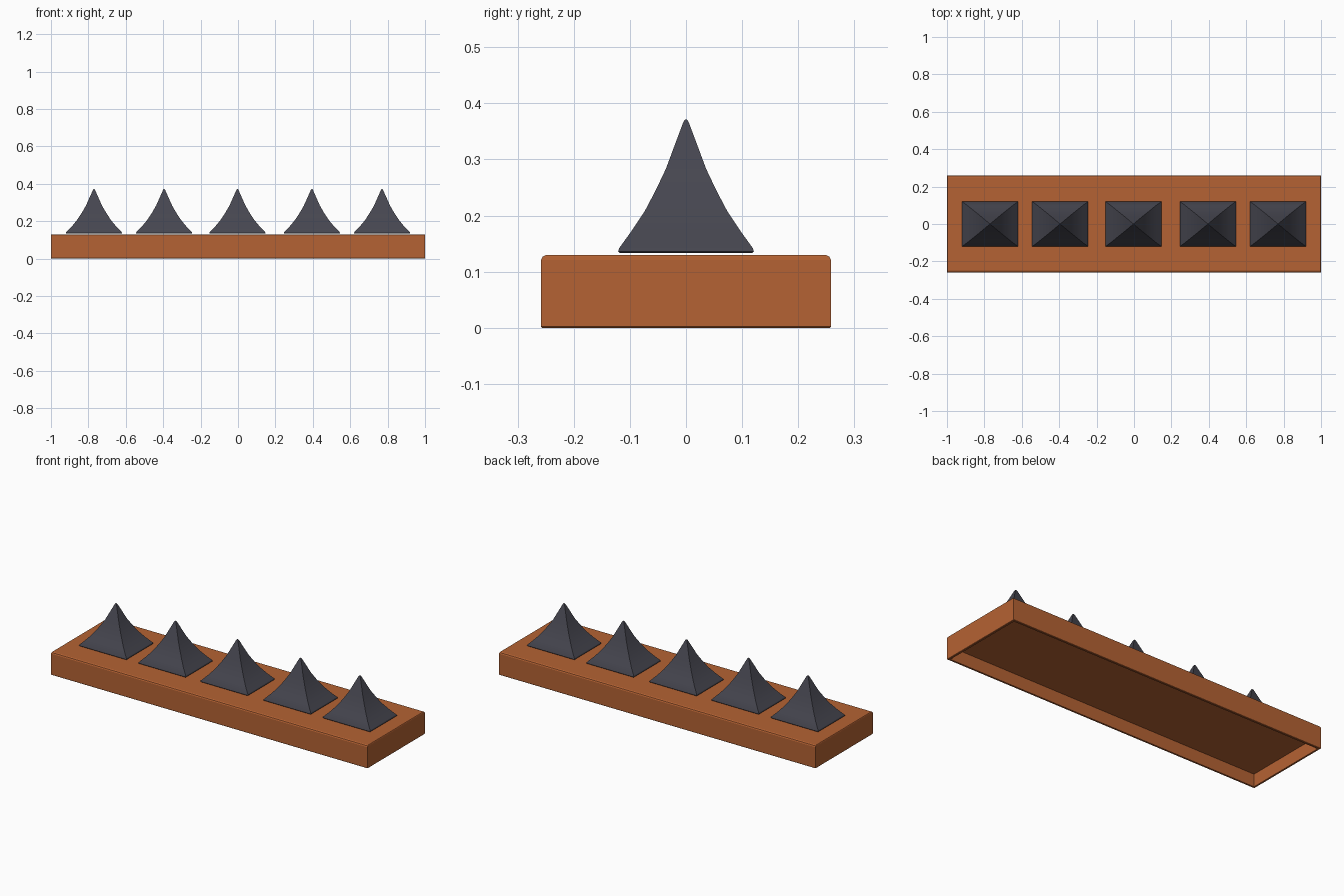
import bpy, bmesh, math

if "Cube" in bpy.data.objects:
    bpy.data.objects.remove(bpy.data.objects["Cube"])


def material(name, rgb):
    m = bpy.data.materials.new(name)
    m.diffuse_color = (*rgb, 1)
    m.use_nodes = True
    m.node_tree.nodes["Principled BSDF"].inputs["Base Color"].default_value = m.diffuse_color
    return m


wood = material("rust brown", (0.46, 0.123, 0.033))
iron = material("dark slate", (0.061, 0.061, 0.079))


def loft(name, rings, mat, x=0.0):
    """Stack of rectangular rings (half x, half y, z) joined by faces."""
    bm = bmesh.new()
    loops = [[bm.verts.new((sx * hx, sy * hy, z))
              for sx, sy in ((-1, -1), (1, -1), (1, 1), (-1, 1))]
             for hx, hy, z in rings]
    for a, b in zip(loops, loops[1:]):
        for i in range(4):
            j = (i + 1) % 4
            bm.faces.new((a[i], a[j], b[j], b[i]))
    bm.faces.new(loops[0][::-1])
    bm.faces.new(loops[-1])
    bmesh.ops.recalc_face_normals(bm, faces=bm.faces)
    me = bpy.data.meshes.new(name)
    bm.to_mesh(me)
    bm.free()
    me.materials.append(mat)
    ob = bpy.data.objects.new(name, me)
    ob.location.x = x
    bpy.context.collection.objects.link(ob)
    return ob


# Base: rounded slab, hollowed from below (rings run ceiling -> rim -> outside -> top)
W, D = 1.0, 0.2585
loft("base", [
    (W - 0.012, D - 0.012, 0.072),
    (W - 0.012, D - 0.012, 0.0),
    (W - 0.002, D - 0.002, 0.0),
    (W, D, 0.002),
    (W, D, 0.121),
    (W - 0.001, D - 0.003, 0.127),
    (W - 0.003, D - 0.010, 0.13),
], wood)

# Spikes: concave four-sided pyramids with a thin lip at the foot
profile = [
    (0.147, 0.118, 0.133),
    (0.150, 0.121, 0.136),
    (0.148, 0.119, 0.142),
    (0.117, 0.096, 0.174),
    (0.090, 0.074, 0.207),
    (0.065, 0.054, 0.245),
    (0.043, 0.036, 0.283),
    (0.006, 0.005, 0.366),
    (0.003, 0.002, 0.371),
]
for n, x in enumerate((-0.77, -0.395, -0.003, 0.395, 0.77), 1):
    spike = loft(f"spike_{n}", profile, iron, x)
    bpy.context.view_layer.objects.active = spike
    spike.select_set(True)
    bpy.ops.object.shade_smooth_by_angle(angle=math.radians(25))
    spike.select_set(False)
